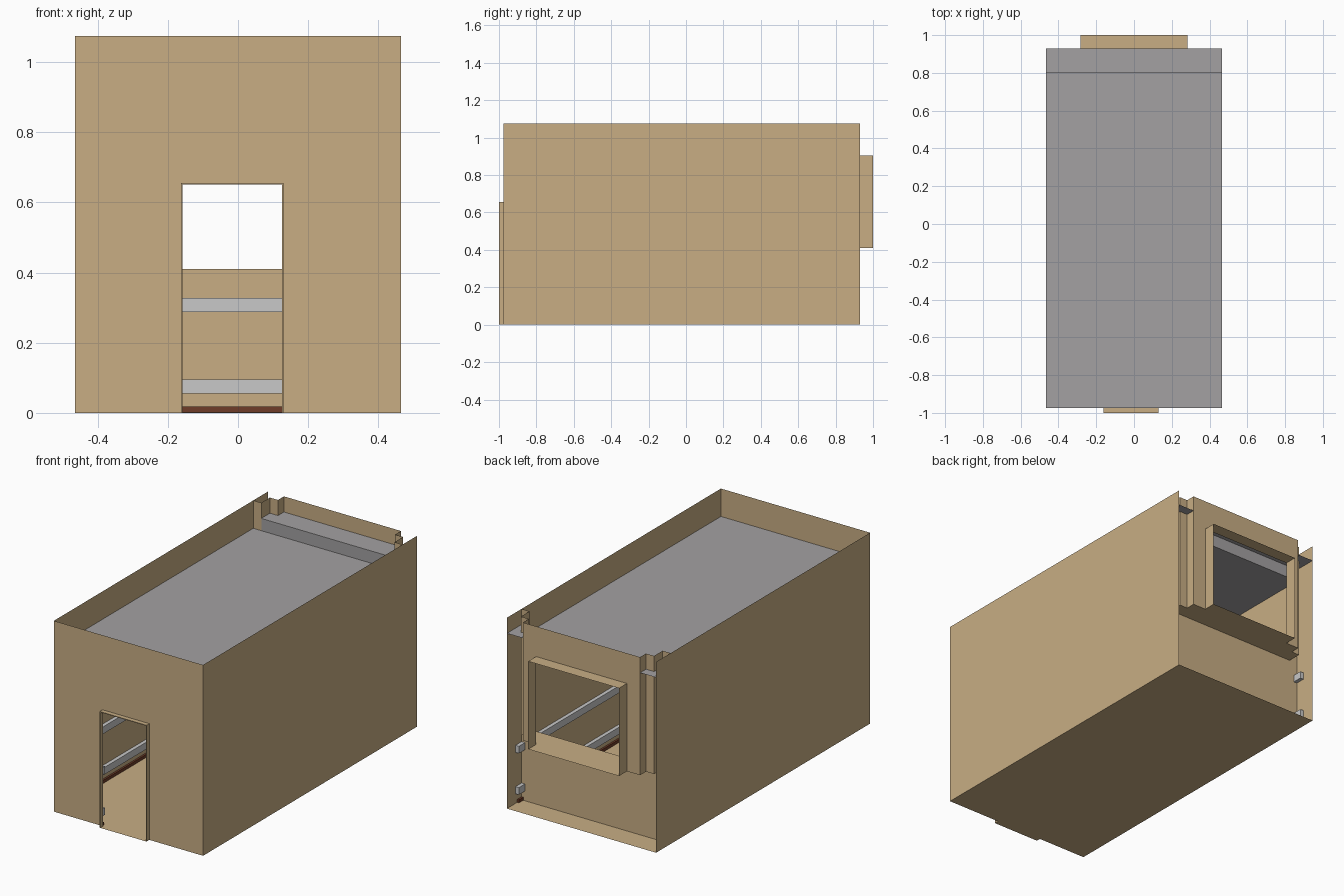
import bpy, bmesh

if "Cube" in bpy.data.objects:
    bpy.data.objects.remove(bpy.data.objects["Cube"])


def material(name, rgb):
    m = bpy.data.materials.new(name)
    m.diffuse_color = (*rgb, 1)
    m.use_nodes = True
    m.node_tree.nodes["Principled BSDF"].inputs["Base Color"].default_value = m.diffuse_color
    return m


TAN = material("tan_wall", (0.578, 0.423, 0.231))
GREY = material("ceiling_grey", (0.366, 0.356, 0.361))
PALE = material("pale_trim", (0.578, 0.578, 0.578))
BROWN = material("skirting_brown", (0.156, 0.045, 0.021))


def mesh(name, polys, mat):
    """Object made of flat polygons given by their corners."""
    bm = bmesh.new()
    for p in polys:
        bm.faces.new([bm.verts.new(c) for c in p])
    bmesh.ops.remove_doubles(bm, verts=bm.verts, dist=1e-5)
    me = bpy.data.meshes.new(name)
    bm.to_mesh(me)
    bm.free()
    me.materials.append(mat)
    ob = bpy.data.objects.new(name, me)
    bpy.context.collection.objects.link(ob)
    return ob


def upright(path, z0, z1):
    """Vertical sheets standing on a plan path."""
    return [[(*a, z0), (*b, z0), (*b, z1), (*a, z1)] for a, b in zip(path, path[1:])]


def flat(x0, x1, y0, y1, z):
    return [(x0, y0, z), (x1, y0, z), (x1, y1, z), (x0, y1, z)]


def box(x0, x1, y0, y1, z0, z1):
    ring = [(x0, y0), (x1, y0), (x1, y1), (x0, y1), (x0, y0)]
    return upright(ring, z0, z1) + [flat(x0, x1, y0, y1, z0)[::-1], flat(x0, x1, y0, y1, z1)]


W, YF, YB, Y_IN = 0.465, -0.975, 0.93, 0.80   # half width, front, rear edge, rear wall
H, SILL = 1.075, 0.41                         # wall top, window sill
DX0, DX1, DH = -0.158, 0.126, 0.655           # doorway
WX, WZ = 0.283, 0.905                         # window half width and top

# floor with a threshold in the doorway
mesh("floor", [flat(-W, W, YF, YB, 0), flat(DX0, DX1, -1, YF, 0)], TAN)

# side walls
for side, s in (("left", -1), ("right", 1)):
    mesh(side + "_wall", upright([(s * W, YF), (s * W, YB)], 0, H), TAN)

# front wall with doorway notch, and the projecting door lining
front = [(-W, 0), (DX0, 0), (DX0, DH), (DX1, DH), (DX1, 0), (W, 0), (W, H), (-W, H)]
mesh("front_wall", [[(x, YF, z) for x, z in front]], TAN)
T = 0.004
mesh("door_lining", box(DX0 - T, DX0, -1, YF, 0, DH) + box(DX1, DX1 + T, -1, YF, 0, DH)
     + box(DX0 - T, DX1 + T, -1, YF, DH - T, DH), TAN)

# rear wall below the bay
mesh("rear_lower_wall", upright([(-W, Y_IN), (W, Y_IN)], 0, SILL), TAN)

# stepped bay sides and shelf
steps = [(0.465, Y_IN), (0.415, Y_IN), (0.415, 0.877), (0.365, 0.877), (0.365, YB)]
for side, s in (("left", -1), ("right", 1)):
    mesh(side + "_bay_steps", upright([(s * x, y) for x, y in steps], SILL, H), TAN)
mesh("bay_shelf", [flat(-0.415, 0.415, Y_IN, 0.877, SILL),
                   flat(-0.365, 0.365, 0.877, YB, SILL)], TAN)

# bay front around the window opening
bay = [(-0.365, SILL), (-WX, SILL), (-WX, WZ), (WX, WZ), (WX, SILL),
       (0.365, SILL), (0.365, H), (-0.365, H)]
mesh("bay_front", [[(x, YB, z) for x, z in bay]], TAN)

# open window surround projecting from the bay
surround = [flat(-WX, WX, YB, 1, z) for z in (SILL, WZ)]
for s in (-1, 1):
    surround += upright([(s * WX, YB), (s * WX, 1)], SILL, WZ)
mesh("window_surround", surround, TAN)

# ceiling with raised strip at the rear
ZC, ZR = 0.918, 0.987
mesh("ceiling", [flat(-W, W, YF, Y_IN, ZC), flat(-W, W, Y_IN, YB, ZR)]
     + upright([(-W, Y_IN), (W, Y_IN)], ZC, ZR), GREY)


# rails and skirting running round the inside of the room
def run_round(name, z0, z1, d, mat, over):
    e = 0.001
    polys = []
    for s in (-1, 1):
        xs = sorted((s * (W - e), s * (W - d)))
        polys += box(*xs, YF + e, Y_IN + over, z0, z1)
    polys += box(-W + d, W - d, Y_IN - d, Y_IN - e, z0, z1)
    polys += box(-W + d, DX0 - T, YF + e, YF + d, z0, z1)
    polys += box(DX1 + T, W - d, YF + e, YF + d, z0, z1)
    mesh(name, polys, mat)


run_round("upper_rail", 0.288, 0.328, 0.022, PALE, 0.055)
run_round("lower_rail", 0.055, 0.095, 0.022, PALE, 0.055)
run_round("skirting", 0.001, 0.018, 0.012, BROWN, 0.04)
